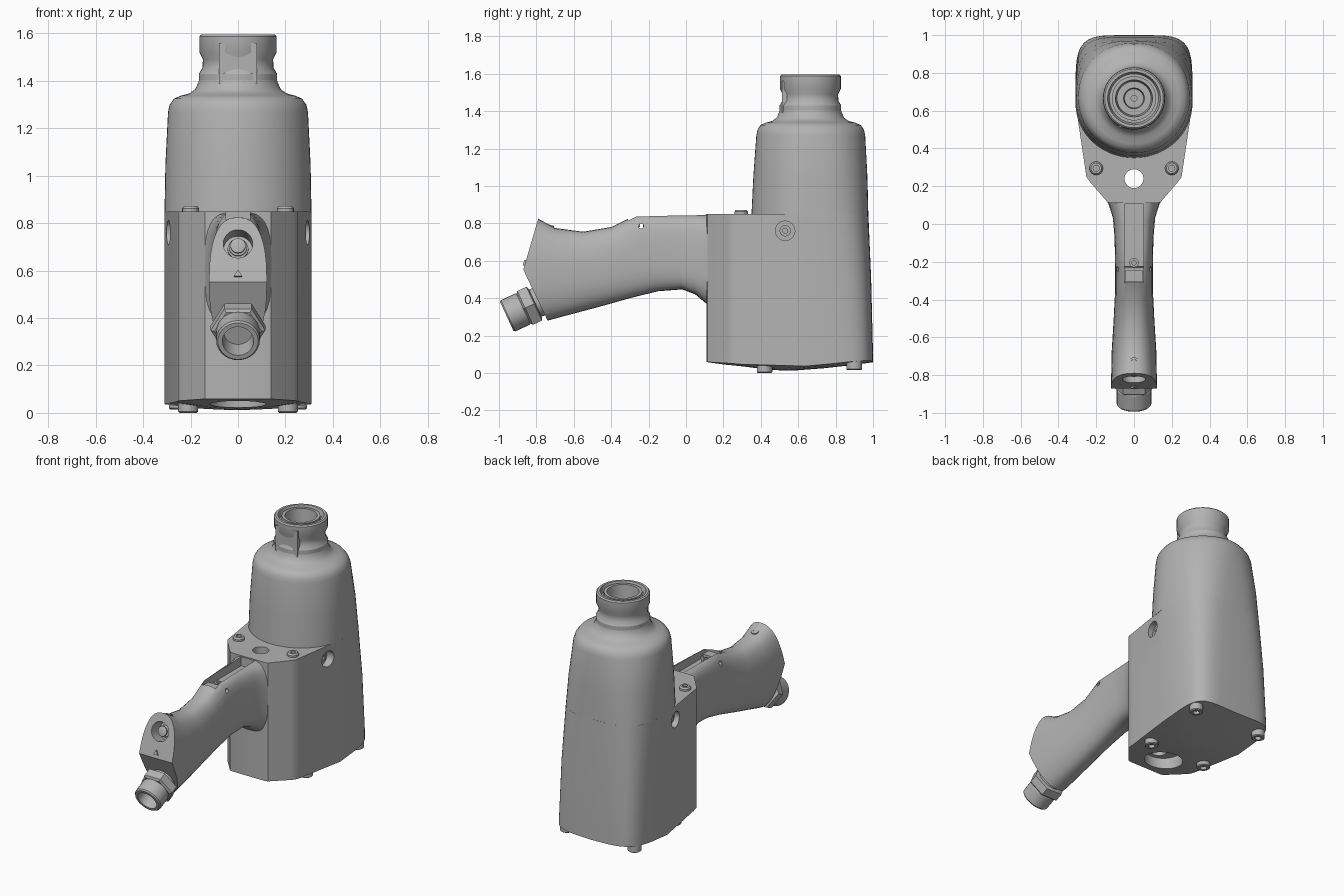
import bpy, bmesh, math
from mathutils import Vector, Matrix

if "Cube" in bpy.data.objects:
    bpy.data.objects.remove(bpy.data.objects["Cube"])

grey = bpy.data.materials.new("grey_metal")
grey.diffuse_color = (0.45, 0.45, 0.45, 1)
grey.use_nodes = True
grey.node_tree.nodes["Principled BSDF"].inputs["Base Color"].default_value = grey.diffuse_color


def finish(name, bm, angle=30):
    bmesh.ops.recalc_face_normals(bm, faces=bm.faces[:])
    me = bpy.data.meshes.new(name)
    bm.to_mesh(me)
    bm.free()
    me.materials.append(grey)
    ob = bpy.data.objects.new(name, me)
    bpy.context.collection.objects.link(ob)
    smooth(ob, angle)
    return ob


def smooth(ob, angle=30):
    bpy.ops.object.select_all(action='DESELECT')
    ob.select_set(True)
    bpy.context.view_layer.objects.active = ob
    bpy.ops.object.shade_smooth_by_angle(angle=math.radians(angle))


def loft(name, rings, angle=30, split_cap=False):
    """Skin a list of equal-length rings; split_cap folds the first cap across x."""
    bm = bmesh.new()
    vs = [[bm.verts.new(p) for p in r] for r in rings]
    n = len(rings[0])
    for a, b in zip(vs, vs[1:]):
        for i in range(n):
            bm.faces.new((a[i], a[(i + 1) % n], b[(i + 1) % n], b[i]))
    if split_cap:
        v = vs[0]
        for i in range(n // 2):
            f = [v[i], v[i + 1], v[(n - i - 1) % n], v[(n - i) % n]]
            bm.faces.new(list(dict.fromkeys(f)))
    else:
        bm.faces.new(vs[0])
    bm.faces.new(vs[-1])
    return finish(name, bm, angle)


def lathe(name, profile, origin=(0, 0, 0), axis=(0, 0, 1), segs=32, angle=30):
    """Spin (radius, distance) pairs about an axis."""
    m = Matrix.Translation(origin) @ Vector(axis).to_track_quat('Z', 'Y').to_matrix().to_4x4()
    return loft(name, [[m @ Vector((r * math.cos(2 * math.pi * i / segs),
                                    r * math.sin(2 * math.pi * i / segs), d))
                        for i in range(segs)] for r, d in profile], angle)


def box(name, lo, hi):
    (a, b, c), (d, e, f) = lo, hi
    return loft(name, [[(a, b, z), (d, b, z), (d, e, z), (a, e, z)] for z in (c, f)])


def cut(ob, cutter):
    cutter.hide_render = True
    md = ob.modifiers.new("cut", 'BOOLEAN')
    md.operation, md.solver, md.object = 'DIFFERENCE', 'EXACT', cutter
    bpy.context.view_layer.objects.active = ob
    bpy.ops.object.modifier_apply(modifier=md.name)
    bpy.data.objects.remove(cutter)


def spow(v, n):
    return math.copysign(abs(v) ** (2 / n), v)


# Lower housing: polygonal front, rounded-square back, domed underside
FRONT = [(-.258, .29), (-.252, .25), (-.235, .225), (-.14, .115), (-.12, .11),
         (.12, .11), (.14, .115), (.235, .225), (.252, .25), (.258, .29)]


def outline(b, n):
    back = [(.31 * spow(math.cos(math.pi * i / 28), n),
             .64 + b * abs(math.sin(math.pi * i / 28)) ** (2 / n)) for i in range(29)]
    return back + FRONT


def under(x, y):
    return .012 + .045 * (abs(y - .55) / .45) ** 1.4 + .02 * (x / .31) ** 2


rings = []
for s in (.12, .45, .75, 1):
    pts = [(x * s, .52 + (y - .52) * s) for x, y in outline(.36, 5)]
    rings.append([(x, y, under(x, y)) for x, y in pts])
for z, b, n in ((.14, .359, 5), (.5, .35, 4.2), (.85, .335, 3.2)):
    rings.append([(x, y, z) for x, y in outline(b, n)])
lower = loft("lower_housing", rings)
cut(lower, lathe("cutter", [(.05, -.2), (.05, 1)], (0, .24, 0)))
cut(lower, lathe("cutter", [(.12, -.2), (.12, .12)], (0, .285, 0)))
for s in (-1, 1):
    cut(lower, lathe("cutter", [(.052, 0), (.052, .2)], (s * .25, .53, .76), (s, 0, 0)))
    lathe("pocket_screw", [(.03, 0), (.03, .02), (.014, .02), (.014, .01)],
          (s * .24, .53, .76), (s, 0, 0), 16)
smooth(lower)

# Upper housing: squarish at the base, round at the shoulder
rings = []
for z, cy, a, bb, bf, n in ((.845, .64, .31, .335, .29, 3.2), (1.05, .65, .306, .32, .29, 2.7),
                            (1.27, .665, .295, .293, .289, 2.15), (1.3, .665, .288, .287, .283, 2.05),
                            (1.325, .665, .27, .27, .268, 2), (1.338, .665, .24, .24, .24, 2),
                            (1.347, .665, .205, .205, .205, 2), (1.365, .665, .18, .18, .18, 2),
                            (1.395, .665, .167, .167, .167, 2), (1.42, .665, .16, .16, .16, 2)):
    ring = []
    for i in range(56):
        t = 2 * math.pi * i / 56
        c, s = math.cos(t), math.sin(t)
        k = n if s >= 0 else 2
        ring.append((a * spow(c, k), cy + (bb if s >= 0 else bf) * spow(s, k), z))
    rings.append(ring)
loft("upper_housing", rings, 40)

# Nose collar with groove, key block and stepped bore
lathe("nose_collar", [(.15, 1.38), (.165, 1.40), (.165, 1.43), (.15, 1.455), (.148, 1.49),
                      (.163, 1.52), (.163, 1.587), (.155, 1.595), (.14, 1.595), (.13, 1.56),
                      (.117, 1.56), (.117, 1.59), (.098, 1.59), (.09, 1.5), (.055, 1.5),
                      (.05, 1.46), (.015, 1.46), (.015, 1.43)], (0, .665, 0), segs=40)
box("nose_key", (-.08, .512, 1.39), (.08, .56, 1.56))

# Handle: cross-sections from top point to bottom point
rings = []
for k, (ty, tz, by, bz, w, n) in enumerate((
        (-.79, .825, -.74, .28, .122, 2.5), (-.70, .775, -.64, .307, .118, 2.4),
        (-.55, .755, -.47, .352, .108, 2.4), (-.40, .78, -.30, .4, .10, 2.6),
        (-.27, .845, -.15, .437, .10, 3), (-.12, .847, -.02, .447, .103, 3.3),
        (.02, .847, .05, .42, .112, 3.4), (.10, .847, .11, .37, .135, 3.4),
        (.17, .845, .17, .31, .17, 3.4))):
    ring = []
    for i in range(32):
        t = 2 * math.pi * i / 32
        u = .5 + .5 * spow(math.cos(t), n)
        y, z = by + (ty - by) * u, bz + (tz - bz) * u
        if k == 0:      # pointed tail
            y -= .105 * max(0, 1 - abs(u - .5) / .5)
        ring.append((w * spow(math.sin(t), n), y, z))
    rings.append(ring)
handle = loft("handle", rings, 30, True)
cut(handle, box("cutter", (-.05, -.31, .785), (.05, .105, 1)))
tail_axis = Vector((0, -.956, .294))
tail_pt = Vector((0, -.83, .715))
cut(handle, lathe("cutter", [(.062, -.1), (.062, .15)], tail_pt, tail_axis))
cut(handle, lathe("cutter", [(.014, -.3), (.014, .3)], (0, -.24, .785), (1, 0, 0), 12))
smooth(handle)

# Trigger channel fittings and handle screw
box("trigger_block", (-.047, -.305, .78), (.047, -.245, .81))
lathe("channel_screw", [(.025, .78), (.025, .805), (.012, .805), (.012, .795)], (0, -.205, 0), segs=16)
lathe("handle_screw", [(.024, -.02), (.024, .006), (.013, .006), (.013, -.005)],
      (0, -.73, .787), (0, .3, 1), 16)

# Spring seated in the tail hole
for i in range(4):
    r = .05 - .006 * i
    lathe("spring_coil", [(r - .012, 0), (r, .004), (r, .012), (r - .012, .016)],
          tail_pt + tail_axis * (-.11 + .022 * i), tail_axis, 20)

# Small triangular mark on the tail
up = Vector((0, .294, .956))
mid = Vector((0, -.866, .585))
loft("tail_mark", [[mid + tail_axis * d + Vector((.02 * math.sin(a), 0, 0)) + up * .02 * math.cos(a)
                    for a in (0, 2.09, 4.19)] for d in (-.01, .004)])

# Air inlet connector
inlet = Vector((0, -.765, .392))
axis = Vector((0, -.907, -.42))
lathe("inlet_neck", [(.08, -.03), (.08, .08)], inlet, axis)
lathe("inlet_hex_nut", [(.1, .045), (.115, .052), (.115, .105), (.1, .115)], inlet, axis, 6)
lathe("inlet_socket", [(.08, .1), (.092, .12), (.092, .205), (.085, .213), (.066, .213),
                       (.06, .1), (.02, .1)], inlet, axis, 28)

# Cover screws on the shelf and underside
head = [(.036, -.02), (.036, .012), (.028, .022), (.016, .022), (.016, .008)]
for s in (-1, 1):
    lathe("shelf_screw", head, (s * .2, .295, .85), segs=16)
    for x, y, z in ((.25, .9, .015), (.21, .42, 0)):
        lathe("base_screw", [(.042, -.06), (.042, -.005), (.036, 0), (.02, 0), (.02, -.02)],
              (s * x, y, z), (0, 0, -1), 18)
